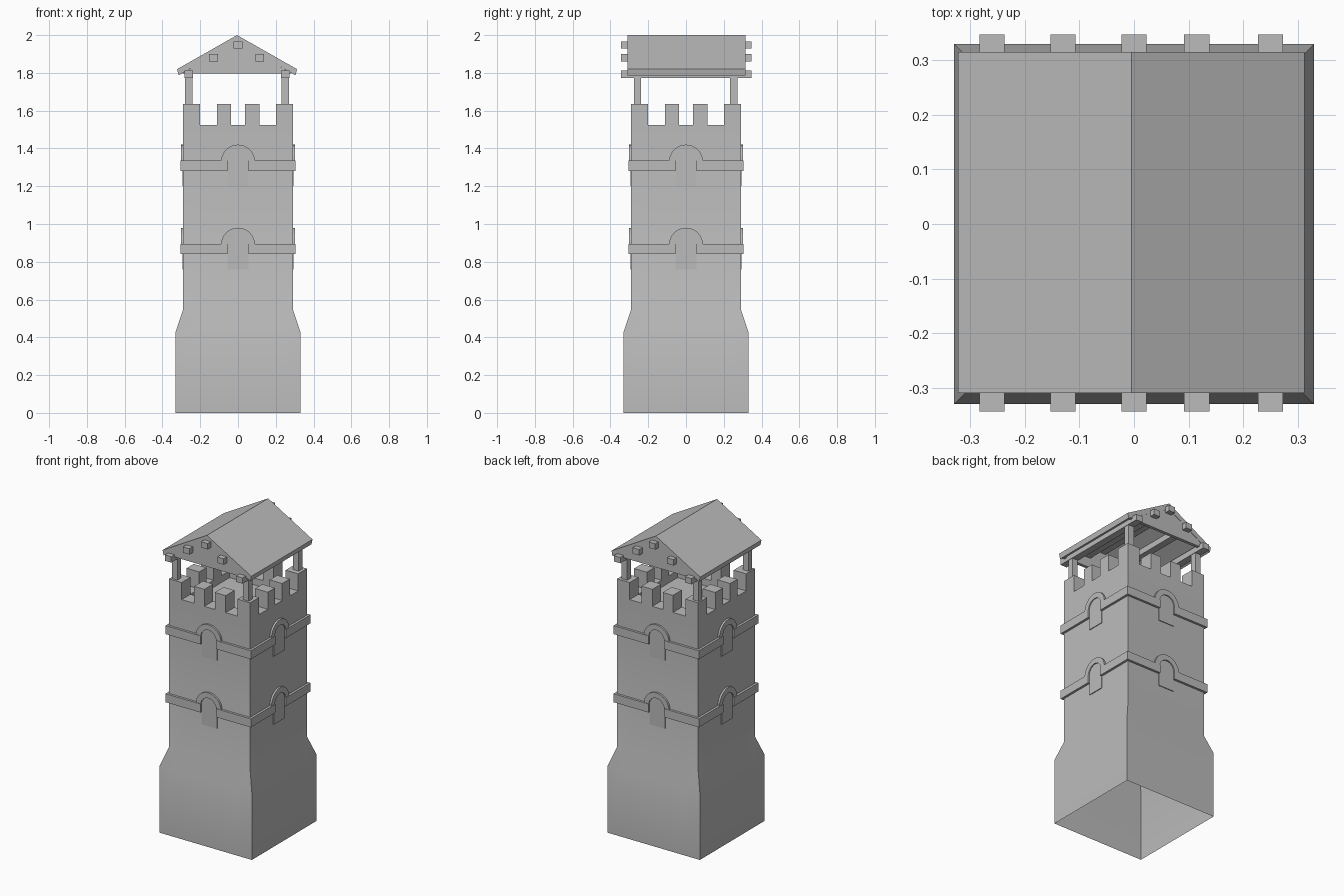
import bpy, bmesh, math
from mathutils import Matrix

if "Cube" in bpy.data.objects:
    bpy.data.objects.remove(bpy.data.objects["Cube"])

stone = bpy.data.materials.new("grey stone")
stone.use_nodes = True
GREY = (0.5, 0.5, 0.5, 1)
stone.diffuse_color = GREY
stone.node_tree.nodes["Principled BSDF"].inputs["Base Color"].default_value = GREY


def finish(name, bm, smooth=False):
    bmesh.ops.remove_doubles(bm, verts=bm.verts, dist=1e-5)
    bmesh.ops.recalc_face_normals(bm, faces=bm.faces)
    mesh = bpy.data.meshes.new(name)
    bm.to_mesh(mesh)
    bm.free()
    mesh.materials.append(stone)
    ob = bpy.data.objects.new(name, mesh)
    bpy.context.collection.objects.link(ob)
    if smooth:
        bpy.ops.object.select_all(action="DESELECT")
        ob.select_set(True)
        bpy.context.view_layer.objects.active = ob
        bpy.ops.object.shade_smooth_by_angle(angle=math.radians(30))
    return ob


def quad(bm, *pts):
    bm.faces.new([bm.verts.new(p) for p in pts])


def prism(name, outline, start, end, axis="y", turn=0):
    """Extrude an outline along y (outline in x, z) or z (outline in x, y)."""
    bm = bmesh.new()
    put = (lambda u, v, w: (u, w, v)) if axis == "y" else (lambda u, v, w: (u, v, w))
    base = bm.faces.new([bm.verts.new(put(u, v, start)) for u, v in outline])
    new = bmesh.ops.extrude_face_region(bm, geom=[base], use_keep_orig=True)["geom"]
    shift = put(0, 0, end - start)
    bmesh.ops.translate(bm, vec=shift, verts=[g for g in new if isinstance(g, bmesh.types.BMVert)])
    bmesh.ops.rotate(bm, cent=(0, 0, 0), matrix=Matrix.Rotation(turn, 3, "Z"), verts=bm.verts)
    return finish(name, bm)


def rect(u, v, w, h):
    return [(u - w / 2, v - h / 2), (u + w / 2, v - h / 2), (u + w / 2, v + h / 2), (u - w / 2, v + h / 2)]


# Tower shell, open below, with a battlement built from cells of three heights
CUTS = [-0.29, -0.2, -0.11, -0.037, 0.037, 0.115, 0.2, 0.29]
FLOOR, SILL, TOP = LEVELS = [1.48, 1.525, 1.635]
N = len(CUTS) - 1


def height(i, j):
    if not (0 <= i < N and 0 <= j < N):
        return FLOOR
    if i in (0, N - 1):
        return SILL if j % 2 else TOP
    if j in (0, N - 1):
        return SILL if i % 2 else TOP
    return FLOOR


bm = bmesh.new()
for i in range(N):
    for j in range(N):
        h = height(i, j)
        x0, x1, y0, y1 = CUTS[i], CUTS[i + 1], CUTS[j], CUTS[j + 1]
        quad(bm, (x0, y0, h), (x1, y0, h), (x1, y1, h), (x0, y1, h))
        sides = {(-1, 0): ((x0, y0), (x0, y1)), (1, 0): ((x1, y0), (x1, y1)),
                 (0, -1): ((x0, y0), (x1, y0)), (0, 1): ((x0, y1), (x1, y1))}
        for (di, dj), (a, b) in sides.items():
            low = height(i + di, j + dj)
            for z0, z1 in zip(LEVELS, LEVELS[1:]):
                if low <= z0 and z1 <= h:
                    quad(bm, (*a, z0), (*b, z0), (*b, z1), (*a, z1))
rings = [(0.33, 0), (0.33, 0.43), (0.29, 0.55), (0.29, FLOOR)]
for (r0, z0), (r1, z1) in zip(rings, rings[1:]):
    for side in range(4):
        spin = Matrix.Rotation(side * math.pi / 2, 3, "Z")
        cuts = CUTS if side in (0, 1) else [-c for c in reversed(CUTS)]
        for a, b in zip(cuts, cuts[1:]):
            k0, k1 = r0 / 0.29, r1 / 0.29
            pts = [(a * k0, -r0, z0), (b * k0, -r0, z0), (b * k1, -r1, z1), (a * k1, -r1, z1)]
            quad(bm, *[spin @ Matrix.Translation(p).translation for p in pts])
finish("tower", bm, smooth=True)

# Two storeys of trim: corner bands, arches and window panels on all four sides
ARC = [math.pi * k / 16 for k in range(17)]
CORNER = [(0.055, -0.28), (0.055, -0.305), (0.305, -0.305), (0.305, -0.055), (0.28, -0.055), (0.28, -0.28)]
for storey, z in (("lower", 0.84), ("upper", 1.28)):
    spring = z + 0.05
    outer = [(0.09 * math.cos(a), spring + 0.09 * math.sin(a)) for a in ARC]
    inner = [(0.055 * math.cos(a), spring + 0.055 * math.sin(a)) for a in ARC]
    for side in range(4):
        turn = side * math.pi / 2
        prism(f"{storey}_band_{side}", CORNER, z, z + 0.055, "z", turn)
        prism(f"{storey}_arch_{side}", outer + inner[::-1], -0.302, -0.28, "y", turn)
        panel = inner + [(-0.055, z - 0.08), (0.055, z - 0.08)]
        prism(f"{storey}_window_panel_{side}", panel, -0.295, -0.28, "y", turn)

# Roof posts standing on the corner merlons
for x in (-0.26, 0.25):
    for y in (-0.257, 0.253):
        prism("roof_post", rect(x, y, 0.04, 0.038), 1.6, 1.81, "z")

# Gabled roof slab, gable walls and the beams under it
RIDGE = -0.005
slab = [(0, 2.0), (0.317, 1.82), (0.31, 1.787), (0, 1.963), (-0.31, 1.787), (-0.317, 1.82)]
prism("roof", [(x + RIDGE, z) for x, z in slab], -0.31, 0.315)
gable = [(RIDGE - 0.29, 1.797), (RIDGE + 0.29, 1.797), (RIDGE, 1.967)]
for y in (-0.308, 0.293):
    prism("gable_wall", gable, y, y + 0.02)
for x, z in ((-0.26, 1.793), (-0.13, 1.88), (0, 1.948), (0.115, 1.88), (0.25, 1.793)):
    prism("roof_beam", rect(x, z, 0.046, 0.038), -0.343, 0.347)
